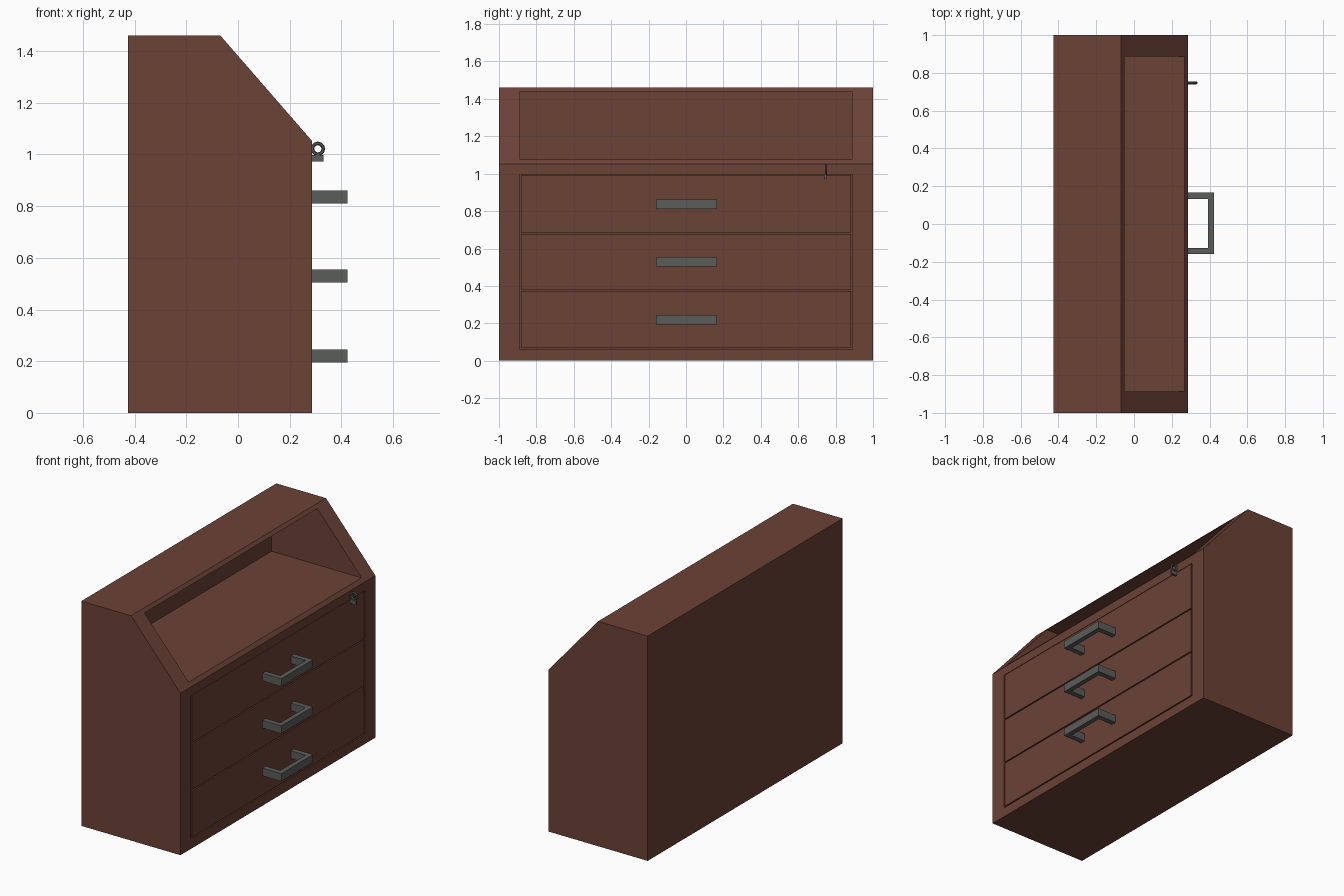
import bpy, bmesh, math
from mathutils import Matrix

if "Cube" in bpy.data.objects:
    bpy.data.objects.remove(bpy.data.objects["Cube"])


def material(name, rgb):
    m = bpy.data.materials.new(name)
    m.diffuse_color = (*rgb, 1)
    m.use_nodes = True
    m.node_tree.nodes["Principled BSDF"].inputs["Base Color"].default_value = m.diffuse_color
    return m


WOOD = material("brown_wood", (0.147, 0.054, 0.037))
METAL = material("grey_metal", (0.105, 0.110, 0.102))


def prism(name, profile, axis, lo, hi, mat):
    """Extrude a 2D profile: (x, z) along y, or (x, y) along z."""
    bm = bmesh.new()
    place = (lambda p, t: (p[0], t, p[1])) if axis == 'y' else (lambda p, t: (p[0], p[1], t))
    face = bm.faces.new([bm.verts.new(place(p, lo)) for p in profile])
    ext = bmesh.ops.extrude_face_region(bm, geom=[face])
    shift = (0, hi - lo, 0) if axis == 'y' else (0, 0, hi - lo)
    bmesh.ops.translate(bm, vec=shift,
                        verts=[v for v in ext["geom"] if isinstance(v, bmesh.types.BMVert)])
    bmesh.ops.recalc_face_normals(bm, faces=bm.faces)
    me = bpy.data.meshes.new(name)
    bm.to_mesh(me)
    bm.free()
    me.materials.append(mat)
    ob = bpy.data.objects.new(name, me)
    bpy.context.collection.objects.link(ob)
    return ob


def box(name, x, y, z, mat):
    return prism(name, [(x[0], z[0]), (x[1], z[0]), (x[1], z[1]), (x[0], z[1])],
                 'y', y[0], y[1], mat)


def cut(target, cutter):
    cutter.hide_render = True
    mod = target.modifiers.new("cut", 'BOOLEAN')
    mod.operation = 'DIFFERENCE'
    mod.solver = 'EXACT'
    mod.object = cutter
    bpy.context.view_layer.objects.active = target
    bpy.ops.object.modifier_apply(modifier=mod.name)
    bpy.data.objects.remove(cutter)


FRONT = 0.287   # plane of the drawer fronts

# Cabinet shell with a sloped upper front
cabinet = prism("cabinet", [(-0.425, 0), (FRONT, 0), (FRONT, 1.052),
                            (-0.068, 1.46), (-0.425, 1.46)], 'y', -1, 1, WOOD)
# Open writing compartment and the shallow drawer opening
cut(cabinet, box("compartment_cutter", (-0.38, 0.5), (-0.887, 0.887), (1.075, 1.44), WOOD))
cut(cabinet, box("drawer_cutter", (FRONT - 0.03, 0.5), (-0.891, 0.891), (0.062, 0.996), WOOD))

# Drawer fronts, flush with the cabinet, and their pull handles
drawers = [(0.07, 0.373, 0.22), (0.381, 0.677, 0.53), (0.685, 0.993, 0.836)]
for i, (z0, z1, zh) in enumerate(drawers, 1):
    box(f"drawer_front_{i}", (FRONT - 0.031, FRONT), (-0.883, 0.883), (z0, z1), WOOD)
    a, b, c, d = FRONT - 0.005, 0.423, 0.392, 0.034
    y0, y1 = -0.16, 0.167
    prism(f"drawer_handle_{i}",
          [(a, y0), (b, y0), (b, y1), (a, y1), (a, y1 - d), (c, y1 - d),
           (c, y0 + d), (a, y0 + d)], 'z', zh - 0.025, zh + 0.025, METAL)

# Key in the top drawer lock: blade with a ring above it
box("key_blade", (FRONT - 0.003, 0.33), (0.738, 0.751), (0.972, 0.998), METAL)
bpy.ops.mesh.primitive_torus_add(major_segments=12, minor_segments=6,
                                 major_radius=0.021, minor_radius=0.007,
                                 location=(0.309, 0.748, 1.022),
                                 rotation=(math.pi / 2, 0, 0))
ring = bpy.context.object
ring.name = "key_ring"
ring.data.materials.append(METAL)
